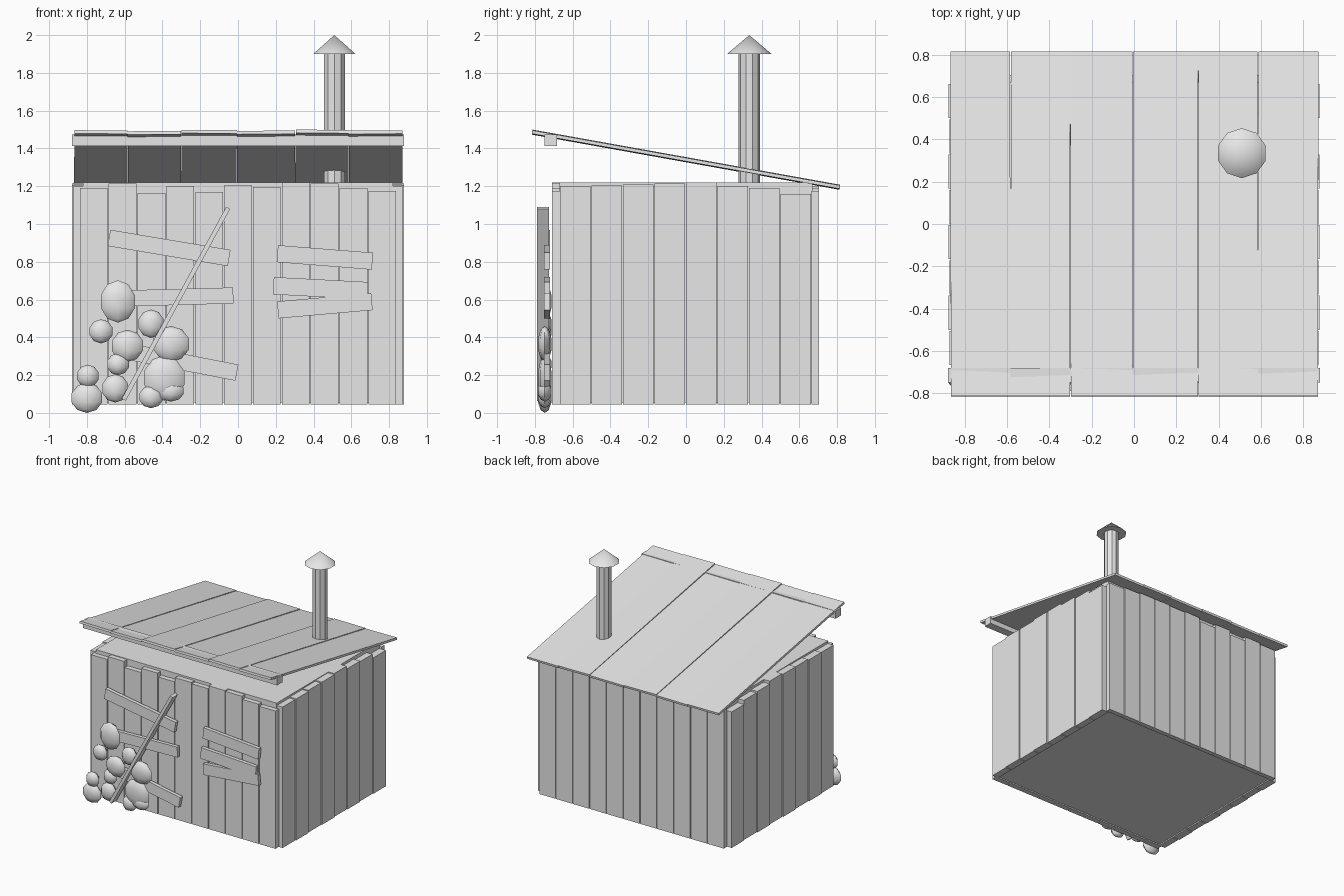
import bpy, math
from mathutils import Matrix, Vector

grey = bpy.data.materials.new("weathered_grey")
grey.diffuse_color = (0.8, 0.8, 0.8, 1)


def finish(name):
    o = bpy.context.object
    o.name = name
    o.data.materials.append(grey)
    return o


def box(name, centre, size, rot=(0, 0, 0)):
    bpy.ops.mesh.primitive_cube_add(size=1, location=centre, rotation=rot)
    o = finish(name)
    o.scale = size
    return o


def span(name, x0, x1, y0, y1, z0, z1):
    return box(name, ((x0 + x1) / 2, (y0 + y1) / 2, (z0 + z1) / 2),
               (x1 - x0, y1 - y0, z1 - z0))


BASE = 0.045

# closed inner body
span("shack_body", -0.82, 0.82, -0.67, 0.67, BASE + 0.01, 1.22)

# front and back plank walls
front_tops = [1.19, 1.215, 1.165, 1.20, 1.17, 1.205, 1.195, 1.22, 1.215, 1.19, 1.175]
step = 1.68 / 11
for i, top in enumerate(front_tops):
    x = -0.84 + i * step
    span("front_plank", x + 0.003, x + step - 0.003, -0.71, -0.68 + 0.015, BASE, top)
    span("back_plank", x + 0.003, x + step - 0.003, 0.665, 0.705, BASE, min(top, 1.20))

# side plank walls
side_tops = [1.20, 1.205, 1.21, 1.215, 1.22, 1.20, 1.19, 1.16]
step = 1.335 / 8
for side in (-1, 1):
    for i, top in enumerate(side_tops):
        y = -0.67 + i * step
        out = 0.872 + 0.006 * (i % 2)
        x0, x1 = sorted((side * 0.815, side * out))
        span("side_plank", x0, x1, y + 0.003, y + step - 0.003, BASE, top)

# sloping roof of six panels, slightly uneven
slope = math.atan2(-0.292, 1.63)
lift = [0.0, -0.004, 0.002, -0.002, 0.003, -0.001]
edges = [-0.868, -0.584, -0.301, -0.006, 0.304, 0.586, 0.872]
for i, dz in enumerate(lift):
    a, b = edges[i], edges[i + 1]
    box("roof_panel", ((a + b) / 2, 0, 1.341 + dz), (b - a - 0.002, 1.655, 0.018),
        (slope, math.radians(0.4 * (-1) ** i), 0))

# beam under the front eave
span("roof_beam", -0.88, 0.88, -0.75, -0.682, 1.412, 1.475)

# stove pipe and its cap
bpy.ops.mesh.primitive_cylinder_add(vertices=10, radius=0.058, depth=0.72,
                                    location=(0.51, 0.335, 1.56))
finish("stove_pipe")
bpy.ops.mesh.primitive_cone_add(vertices=10, radius1=0.118, radius2=0, depth=0.1,
                                location=(0.51, 0.335, 1.95))
finish("pipe_cap")
bpy.ops.object.shade_smooth_by_angle(angle=math.radians(40))

# boards nailed over the door and window: x, z, length, width, tilt in degrees
for x, z, length, width, tilt in [
        (-0.365, 0.873, 0.645, 0.087, -9.5), (-0.345, 0.613, 0.64, 0.085, 1.5),
        (-0.325, 0.275, 0.65, 0.087, -11), (0.46, 0.823, 0.505, 0.09, -4.5),
        (0.437, 0.66, 0.50, 0.092, -3), (0.46, 0.567, 0.50, 0.09, 5)]:
    box("nailed_board", (x, -0.736, z), (length, 0.03, width),
        (0, -math.radians(tilt), 0))

# plank leaning across the door
a, b = Vector((-0.605, 0.07)), Vector((-0.052, 1.085))
d, m = b - a, (a + b) / 2
box("leaning_plank", (m.x, -0.757, m.y), (d.length, 0.066, 0.024),
    (0, -math.atan2(d.y, d.x), 0))

# pile of flattened stones: x, z, x radius, z radius
for x, z, rx, rz in [
        (-0.636, 0.59, 0.095, 0.112), (-0.725, 0.432, 0.064, 0.064),
        (-0.46, 0.472, 0.07, 0.075), (-0.585, 0.355, 0.087, 0.085),
        (-0.355, 0.365, 0.10, 0.095), (-0.635, 0.258, 0.06, 0.058),
        (-0.795, 0.195, 0.06, 0.06), (-0.80, 0.08, 0.085, 0.08),
        (-0.65, 0.13, 0.072, 0.075), (-0.39, 0.185, 0.112, 0.12),
        (-0.46, 0.085, 0.065, 0.06), (-0.355, 0.115, 0.07, 0.055)]:
    bpy.ops.mesh.primitive_uv_sphere_add(segments=8, ring_count=5, radius=1,
                                         location=(x, -0.748, z))
    o = finish("stone")
    o.data.transform(Matrix.Diagonal((rx, 0.037, rz, 1)))
    bpy.ops.object.shade_smooth_by_angle(angle=math.radians(40))
